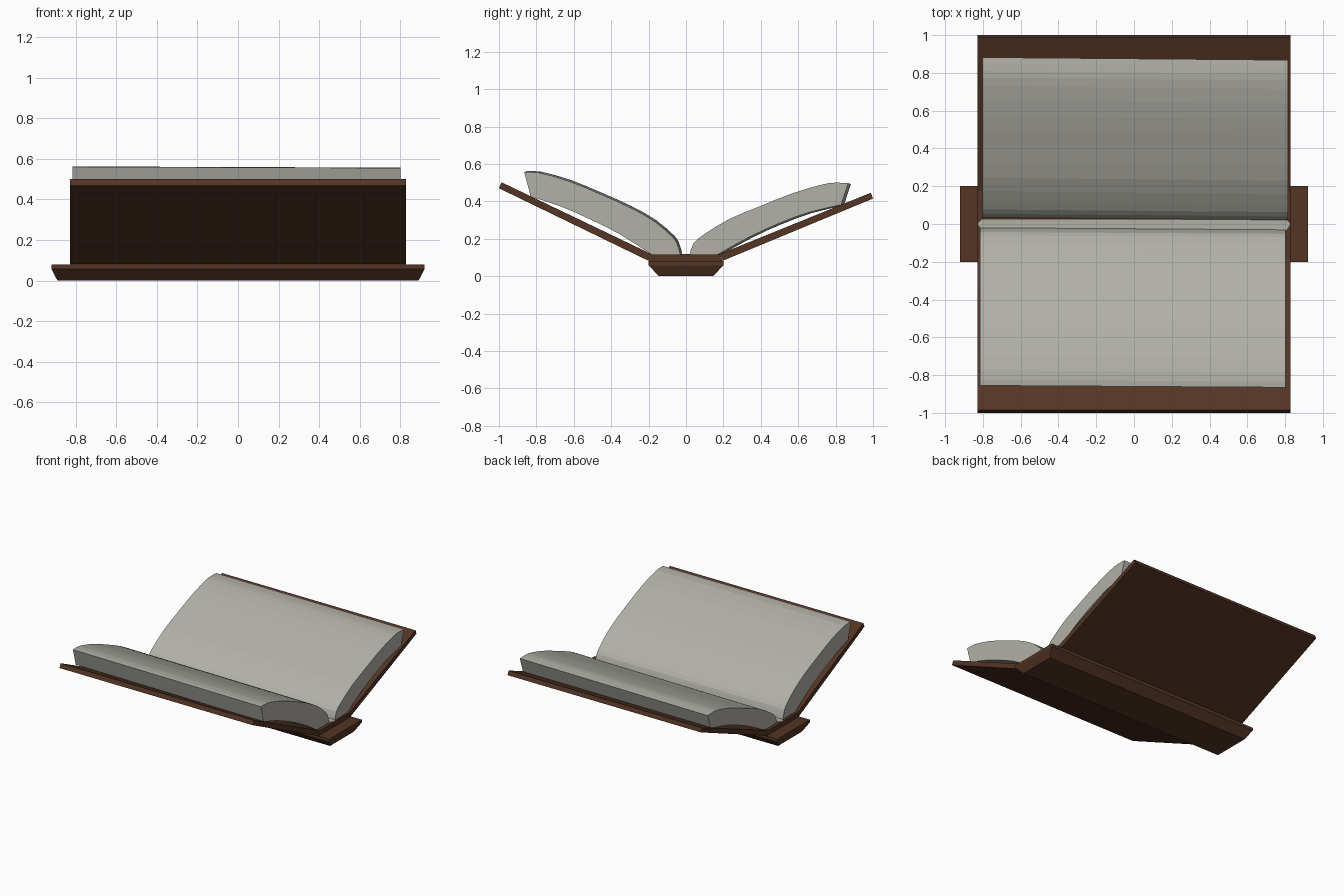
import bpy, bmesh

if "Cube" in bpy.data.objects:
    bpy.data.objects.remove(bpy.data.objects["Cube"])


def material(name, rgb):
    m = bpy.data.materials.new(name)
    m.diffuse_color = (*rgb, 1)
    m.use_nodes = True
    m.node_tree.nodes["Principled BSDF"].inputs["Base Color"].default_value = m.diffuse_color
    return m


BROWN = material("brown leather", (0.088, 0.036, 0.018))
PAPER = material("grey paper", (0.44, 0.435, 0.39))


def loft(name, rings, mat):
    """Closed solid through rings of points with equal counts."""
    bm = bmesh.new()
    loops = [[bm.verts.new(p) for p in ring] for ring in rings]
    n = len(loops[0])
    for a, b in zip(loops, loops[1:]):
        for i in range(n):
            j = (i + 1) % n
            bm.faces.new((a[i], a[j], b[j], b[i]))
    bm.faces.new(loops[0][::-1])
    bm.faces.new(loops[-1])
    bmesh.ops.recalc_face_normals(bm, faces=bm.faces)
    me = bpy.data.meshes.new(name)
    bm.to_mesh(me)
    bm.free()
    me.materials.append(mat)
    ob = bpy.data.objects.new(name, me)
    bpy.context.collection.objects.link(ob)
    return ob


def smooth_path(pts, steps=2):
    """Catmull-Rom refinement of an open path."""
    p = [pts[0]] + pts + [pts[-1]]
    out = []
    for i in range(1, len(p) - 2):
        for s in range(steps):
            t = s / steps
            out.append(tuple(0.5 * (2 * b + (c - a) * t + (2 * a - 5 * b + 4 * c - d) * t * t
                                    + (3 * b - a - 3 * c + d) * t ** 3)
                             for a, b, c, d in zip(p[i - 1], p[i], p[i + 1], p[i + 2])))
    return out + [pts[-1]]


def extrude_x(name, profile, x0, x1, mat, shift=(0, 0)):
    """Extrude a (y, z) profile along x; the x0 end is shifted slightly."""
    loft(name, [[(x0, y + shift[0], z + shift[1]) for y, z in profile],
                [(x1, y, z) for y, z in profile]], mat)


def rect(hx, hy, z):
    return [(-hx, -hy, z), (hx, -hy, z), (hx, hy, z), (-hx, hy, z)]


# Base with chamfered underside
loft("base", [rect(0.89, 0.145, 0), rect(0.92, 0.2, 0.058), rect(0.92, 0.2, 0.08)], BROWN)

# Cover boards and spine
extrude_x("front_cover", [(-0.2, 0.082), (-0.18, 0.116), (-0.986, 0.502), (-1.0, 0.470)],
          -0.828, 0.828, BROWN)
extrude_x("back_cover", [(0.2, 0.084), (0.175, 0.116), (0.988, 0.446), (1.0, 0.415)],
          -0.828, 0.828, BROWN)
extrude_x("spine", [(-0.2, 0.08), (0.2, 0.08), (0.175, 0.116), (-0.18, 0.116)],
          -0.828, 0.828, BROWN)

# Curved page blocks, slightly skewed
front_top = [(-0.03, 0.116), (-0.045, 0.166), (-0.07, 0.208), (-0.17, 0.294), (-0.30, 0.368),
             (-0.46, 0.440), (-0.625, 0.508), (-0.785, 0.553), (-0.865, 0.555)]
front_under = [(-0.83, 0.425), (-0.675, 0.375), (-0.515, 0.305), (-0.355, 0.225), (-0.185, 0.116)]
extrude_x("front_pages", smooth_path(front_top) + smooth_path(front_under),
          -0.815, 0.802, PAPER, (0.01, 0.006))

back_top = [(0.02, 0.116), (0.04, 0.176), (0.10, 0.226), (0.23, 0.305), (0.395, 0.374),
            (0.555, 0.438), (0.715, 0.487), (0.795, 0.500), (0.868, 0.497)]
back_under = [(0.83, 0.382), (0.66, 0.342), (0.50, 0.283), (0.34, 0.210), (0.17, 0.116)]
extrude_x("back_pages", smooth_path(back_top) + smooth_path(back_under),
          -0.803, 0.815, PAPER, (0.014, -0.004))

# Thin paper strip in the gutter with pointed ends
strip = [(-0.828, 0), (-0.805, -0.03), (0.805, -0.035), (0.828, 0), (0.805, 0.025), (-0.805, 0.025)]
loft("gutter_strip", [[(x, y, z) for x, y in strip] for z in (0.112, 0.119)], PAPER)
